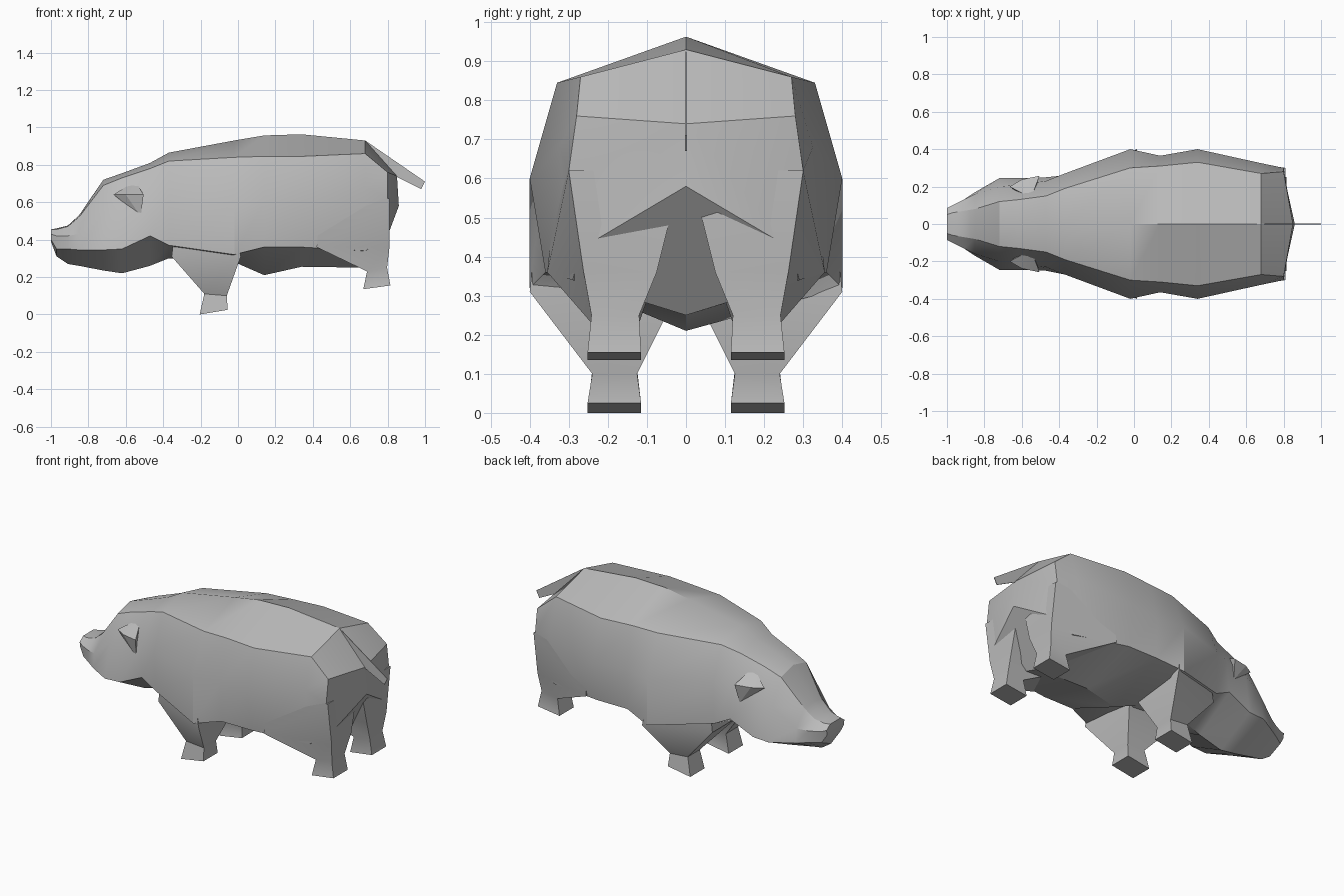
import bpy, bmesh, math

cube = bpy.data.objects.get("Cube")
if cube:
    bpy.data.objects.remove(cube, do_unlink=True)

hide = bpy.data.materials.new("grey_hide")
hide.use_nodes = True
hide.diffuse_color = (0.5, 0.5, 0.5, 1)
hide.node_tree.nodes["Principled BSDF"].inputs["Base Color"].default_value = hide.diffuse_color


def finish(name, bm, smooth_angle):
    """Turn a bmesh into a shaded object with the hide material."""
    bmesh.ops.recalc_face_normals(bm, faces=bm.faces)
    mesh = bpy.data.meshes.new(name)
    bm.to_mesh(mesh)
    bm.free()
    mesh.materials.append(hide)
    part = bpy.data.objects.new(name, mesh)
    bpy.context.collection.objects.link(part)
    bpy.ops.object.select_all(action="DESELECT")
    part.select_set(True)
    bpy.context.view_layer.objects.active = part
    bpy.ops.object.shade_smooth_by_angle(angle=math.radians(smooth_angle))
    return part


def loft(bm, sections):
    """Skin a list of closed sections and cap both ends."""
    rings = [[bm.verts.new(point) for point in section] for section in sections]
    count = len(rings[0])
    for near, far in zip(rings, rings[1:]):
        for i in range(count):
            j = (i + 1) % count
            bm.faces.new((near[i], near[j], far[j], far[i]))
    bm.faces.new(rings[0])
    return bm.faces.new(rings[-1])


def mirrored(name, sections, smooth_angle):
    """Make a left part and its right twin."""
    for side, sign in (("left", 1), ("right", -1)):
        bm = bmesh.new()
        loft(bm, [[(x, sign * y, z) for x, y, z in ring] for ring in sections])
        finish(f"{side}_{name}", bm, smooth_angle)


# Body and head: x, top z, (upper edge), (flank), (lower edge), belly z
stations = [
    (-1.0, .455, (.05, .455), (.085, .43), (.08, .40), .39),
    (-.97, .46, (.06, .455), (.10, .42), (.09, .35), .31),
    (-.91, .475, (.07, .47), (.13, .42), (.13, .35), .27),
    (-.85, .53, (.08, .52), (.16, .43), (.17, .345), .26),
    (-.72, .72, (.12, .69), (.20, .54), (.245, .345), .235),
    (-.62, .755, (.13, .73), (.21, .60), (.245, .35), .22),
    (-.47, .81, (.15, .78), (.23, .63), (.25, .42), .26),
    (-.37, .865, (.19, .82), (.27, .62), (.26, .37), .30),
    (-.02, .93, (.30, .84), (.40, .60), (.40, .32), .28),
    (.14, .957, (.31, .845), (.365, .60), (.36, .36), .21),
    (.34, .963, (.33, .845), (.40, .60), (.36, .36), .255),
    (.68, .93, (.27, .86), (.325, .68), (.29, .34), .25),
]


def body_section(x, top, upper, flank, lower, belly):
    half = [(x, y, z) for y, z in (upper, flank, lower)]
    other = [(x, -y, z) for x, y, z in reversed(half)]
    return [(x, 0, top)] + half + [(x, 0, belly)] + other


sections = [body_section(*station) for station in stations]
# Rump, bowed backwards along the middle
rump = body_section(.80, .74, (.28, .76), (.30, .62), (.27, .42), .58)
rump[0], rump[4] = (.85, 0, .74), (.86, 0, .58)
sections.append(rump)
bm = bmesh.new()
loft(bm, sections)
bmesh.ops.triangulate(bm, faces=[f for f in bm.faces if len(f.verts) > 4])
finish("body", bm, 32)


# Legs: z, front x, back x, inner y, outer y at front, outer y at back
def leg_section(z, front, back, inner, outer_front, outer_back, rise=0):
    return [(front, inner, z), (back, inner, z + rise),
            (back, outer_back, z + rise), (front, outer_front, z)]


mirrored("front_leg", [
    leg_section(.50, -.33, -.02, .05, .25, .38),
    leg_section(.31, -.355, .015, .02, .255, .40),
    leg_section(.11, -.18, -.06, .125, .24, .24, -.01),
    leg_section(0, -.205, -.055, .115, .252, .252, .025),
], 35)

mirrored("rear_leg", [
    leg_section(.62, .45, .81, .01, .33, .30),
    leg_section(.36, .42, .81, .075, .355, .262),
    leg_section(.23, .69, .797, .12, .242, .242, .02),
    leg_section(.135, .67, .815, .115, .252, .252, .02),
], 35)

# Ears: small pointed wedges on the sides of the head
for side, sign in (("left", 1), ("right", -1)):
    bm = bmesh.new()
    corners = [(-.665, .20, .64), (-.55, .14, .715), (-.52, .23, .525),
               (-.505, .258, .64), (-.60, .238, .64), (-.55, .12, .63)]
    for x, y, z in corners:
        bm.verts.new((x, sign * y, z))
    bmesh.ops.convex_hull(bm, input=bm.verts)
    finish(f"{side}_ear", bm, 15)

# Tail: a thin strip hanging off the rump
strip = [(.68, .93), (1.0, .71), (.98, .67), (.80, .76)]
bm = bmesh.new()
loft(bm, [[(x, y, z) for x, z in strip] for y in (-.002, .002)])
finish("tail", bm, 20)
